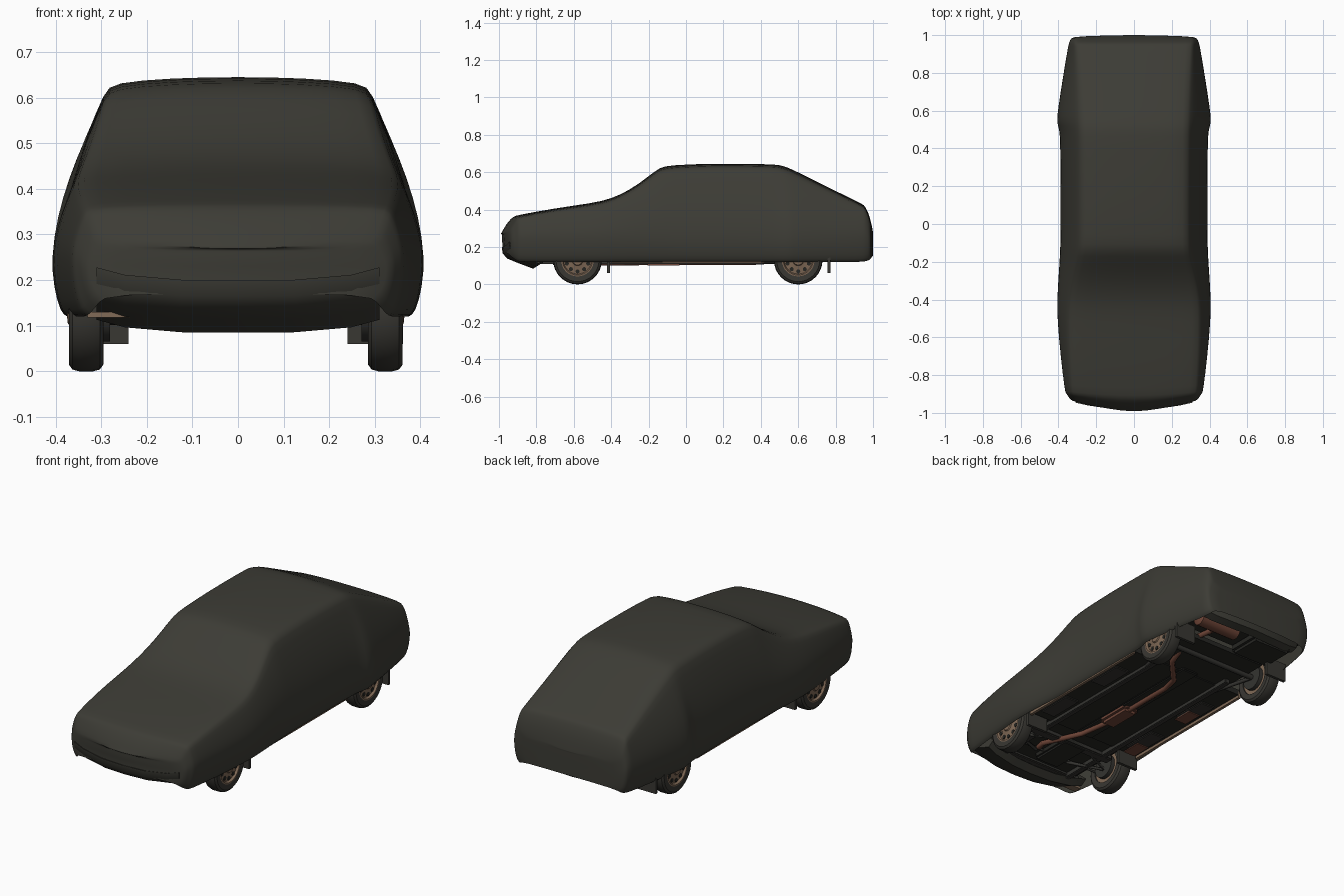
import bpy, bmesh, math
from mathutils import Vector

if "Cube" in bpy.data.objects:
    bpy.data.objects.remove(bpy.data.objects["Cube"])


def material(name, rgb):
    m = bpy.data.materials.new(name)
    m.use_nodes = True
    m.diffuse_color = (*rgb, 1)
    bsdf = m.node_tree.nodes["Principled BSDF"]
    bsdf.inputs["Base Color"].default_value = (*rgb, 1)
    bsdf.inputs["Roughness"].default_value = 0.8
    return m


CLOTH = material("dark_olive_cloth", (0.046, 0.045, 0.036))
RUBBER = material("tyre_rubber", (0.04, 0.038, 0.032))
METAL = material("tan_metal", (0.22, 0.145, 0.095))
RUST = material("rusty_brown", (0.165, 0.062, 0.04))
UNDER = material("underbody_black", (0.02, 0.02, 0.017))
FRAME = material("dark_frame", (0.035, 0.034, 0.03))


def finish(name, bm, mat, angle=35):
    """Turn a bmesh into a smooth shaded object."""
    bmesh.ops.recalc_face_normals(bm, faces=bm.faces)
    mesh = bpy.data.meshes.new(name)
    bm.to_mesh(mesh)
    bm.free()
    mesh.materials.append(mat)
    ob = bpy.data.objects.new(name, mesh)
    bpy.context.collection.objects.link(ob)
    bpy.ops.object.select_all(action="DESELECT")
    ob.select_set(True)
    bpy.context.view_layer.objects.active = ob
    bpy.ops.object.shade_smooth_by_angle(angle=math.radians(angle))
    return ob


def box(name, lo, hi, mat, bevel=0):
    bm = bmesh.new()
    bmesh.ops.create_cube(bm, size=1)
    for v in bm.verts:
        v.co = Vector([(a + b) / 2 + c * (b - a) for a, b, c in zip(lo, hi, v.co)])
    if bevel:
        bmesh.ops.bevel(bm, geom=bm.edges[:], offset=bevel, segments=2, affect="EDGES")
    return finish(name, bm, mat)


def lathe(name, profile, centre, mat, segs=32, capped=True):
    """Revolve (radius, x) points about the x axis; an uncapped profile closes on itself."""
    bm = bmesh.new()
    rings = []
    for r, x in profile:
        rings.append([bm.verts.new((centre[0] + x, centre[1] + r * math.cos(a), centre[2] + r * math.sin(a)))
                      for a in (math.tau * i / segs for i in range(segs))])
    pairs = list(zip(rings, rings[1:]))
    if capped:
        bm.faces.new(rings[0])
        bm.faces.new(rings[-1])
    else:
        pairs.append((rings[-1], rings[0]))
    for p, q in pairs:
        for i in range(segs):
            j = (i + 1) % segs
            bm.faces.new((p[i], p[j], q[j], q[i]))
    return finish(name, bm, mat)


def pipe(name, points, radius, mat):
    curve = bpy.data.curves.new(name, "CURVE")
    curve.dimensions = "3D"
    curve.bevel_depth = radius
    curve.bevel_resolution = 2
    curve.use_fill_caps = True
    spline = curve.splines.new("POLY")
    spline.points.add(len(points) - 1)
    for p, co in zip(spline.points, points):
        p.co = (*co, 1)
    curve.materials.append(mat)
    ob = bpy.data.objects.new(name, curve)
    bpy.context.collection.objects.link(ob)


# Fabric cover: stations of y, top z, shoulder half width, widest half width, hem z, bow
STATIONS = [
    (-.992, .27, .30, .325, .17, .05), (-.975, .305, .315, .34, .15, .048),
    (-.95, .34, .325, .352, .135, .042), (-.925, .364, .333, .362, .125, .03),
    (-.9, .371, .337, .368, .12, .02), (-.7, .408, .348, .39, .12, 0),
    (-.5, .435, .352, .408, .12, 0), (-.4, .458, .348, .408, .12, 0),
    (-.3, .505, .33, .403, .12, 0), (-.2, .578, .306, .396, .12, 0),
    (-.14, .628, .294, .394, .12, 0), (-.08, .638, .291, .391, .12, 0),
    (.13, .648, .291, .39, .12, 0), (.44, .644, .293, .393, .12, 0),
    (.5, .64, .293, .397, .12, 0), (.54, .628, .294, .413, .12, 0),
    (.6, .6, .296, .406, .12, 0), (.78, .51, .302, .378, .12, 0),
    (.93, .436, .31, .352, .12, 0), (.952, .425, .311, .347, .123, 0),
    (.962, .41, .311, .344, .125, 0), (.985, .36, .31, .335, .13, -.002),
    (1.0, .28, .302, .32, .15, -.006)]


def half_section(zt, ws, wm, zb):
    drop = .05 * (zt - zb)
    zm = min(.25, (zt + zb) / 2)
    top = zt - drop * 1.2
    pts = [(0, zt), (ws * .5, zt - drop * .1), (ws * .94, zt - drop * .5), (ws, top)]
    for t in (.25, .5, .75, 1):
        pts.append((ws + (wm - ws) * (1 - (1 - t) ** 1.6), top + (zm - top) * t))
    pts += [(wm - .005, zm + (zb - zm) * .5), (wm - .02, zb + .008), (wm - .035, zb)]
    return pts


bm = bmesh.new()
loops = []
for y, zt, ws, wm, zb, bow in STATIONS:
    half = half_section(zt, ws, wm, zb)
    full = [(-x, z) for x, z in half[:0:-1]] + half
    loops.append([bm.verts.new((x, y + bow * (x / wm) ** 2, z)) for x, z in full])
for a, b in zip(loops, loops[1:]):
    for i in range(len(a) - 1):
        bm.faces.new((a[i], a[i + 1], b[i + 1], b[i]))
# close the nose and tail with rows meeting a slightly bulging centre line
for loop, y, bulge in ((loops[0], -.992, -.012), (loops[-1], 1.0, .002)):
    mid = len(loop) // 2
    spine = [loop[mid]]
    for k in range(1, mid + 1):
        swell = bulge * math.sin(math.pi * k / mid)
        spine.append(bm.verts.new((0, y + swell, loop[mid + k].co.z)))
    for side in (-1, 1):
        for k in range(mid):
            p, q = loop[mid + side * k], loop[mid + side * (k + 1)]
            bm.faces.new([spine[k], p, q, spine[k + 1]] if k else [p, q, spine[1]])
cover = finish("car_cover", bm, CLOTH, 85)
soften = cover.modifiers.new("soften", "SUBSURF")
soften.levels = soften.render_levels = 1

# Cloth tucked under the nose and the tail
NOSE = [(-.985, .2), (-.98, .165), (-.955, .138), (-.9, .115), (-.82, .085), (-.78, .11), (-.85, .17)]
TAIL = [(.99, .17), (.975, .135), (.93, .125), (.92, .16)]
for name, profile, width in (("nose_tuck", NOSE, .31), ("tail_tuck", TAIL, .3)):
    bm = bmesh.new()
    rows = []
    for t in (-1, -.8, -.4, 0, .4, .8, 1):
        rows.append([bm.verts.new((t * width, y * (1 - .04 * t * t), z + .028 * t ** 4)) for y, z in profile])
    n = len(profile)
    for a, b in zip(rows, rows[1:]):
        for i in range(n):
            bm.faces.new((a[i], a[(i + 1) % n], b[(i + 1) % n], b[i]))
    bm.faces.new(rows[0])
    bm.faces.new(rows[-1])
    finish(name, bm, CLOTH, 50)

# Wheels, rims with vent holes, and mud flaps
TYRE = [(.086, -.036), (.115, -.038), (.126, -.03), (.13, -.015), (.13, .015), (.126, .03), (.115, .038), (.086, .036)]
RIM = [(.088, -.03), (.088, .036), (.08, .037), (.074, .026), (.045, .03), (.03, .034), (.026, .04), (.008, .042)]
for sx, side in ((1, "left"), (-1, "right")):
    for y, end in ((-.58, "front"), (.6, "rear")):
        tag = f"{end}_{side}"
        c = (sx * .328 - .005, y, .13)
        lathe(f"tyre_{tag}", TYRE, c, RUBBER, capped=False)
        lathe(f"rim_{tag}", [(r, sx * x) for r, x in RIM], c, METAL)
        for i in range(10):
            a = math.tau * (i + .5) / 10
            hole = (c[0] + sx * .028, y + .06 * math.cos(a), .13 + .06 * math.sin(a))
            lathe(f"rim_hole_{tag}_{i}", [(.011, -.003), (.011, .003)], hole, UNDER, 10)
        lathe(f"brake_drum_{tag}", [(.065, -.012), (.065, .012)], (c[0] - sx * .04, y, .13), FRAME, 20)
        flap = y + .165
        xs = sorted((sx * .24, sx * .362))
        box(f"mud_flap_{tag}", (xs[0], flap - .008, .06), (xs[1], flap + .008, .16), RUBBER)

# Floor pan and chassis
box("floor_centre", (-.25, -.8, .135), (.25, .72, .16), UNDER)
box("floor_middle", (-.35, -.4, .13), (.35, .42, .16), UNDER)
box("boot_floor", (-.31, .72, .18), (.31, .95, .19), UNDER)
box("tunnel", (-.05, -.4, .122), (.05, .45, .14), UNDER, .006)
box("engine_sump", (-.09, -.72, .105), (.06, -.48, .15), UNDER, .01)
box("front_crossmember", (-.26, -.53, .11), (.26, -.48, .14), FRAME, .006)
box("radiator_beam", (-.27, -.8, .12), (.27, -.76, .15), FRAME, .005)
box("spare_well", (-.28, .72, .13), (-.04, .92, .185), UNDER, .015)
box("front_bracket", (-.33, -.86, .118), (-.2, -.82, .13), METAL)
for s, side in ((1, "left"), (-1, "right")):
    def span(a, b):
        return sorted((s * a, s * b))
    a, b = span(.345, .36)
    box(f"sill_{side}", (a, -.4, .115), (b, .42, .15), METAL)
    a, b = span(.19, .22)
    box(f"chassis_rail_{side}", (a, -.78, .11), (b, .5, .14), FRAME, .004)
    for i, y in enumerate((-.25, .15)):
        a, b = span(.24, .33)
        box(f"floor_rib_{side}_{i}", (a, y - .1, .12), (b, y + .1, .135), FRAME, .005)
    pipe(f"trailing_arm_{side}", [(s * .2, .3, .125), (s * .27, .6, .12)], .01, FRAME)
    pipe(f"wishbone_{side}", [(s * .1, -.66, .12), (s * .29, -.58, .11), (s * .1, -.5, .12)], .009, FRAME)
for i, (y, x) in enumerate(((.09, -.28), (-.33, -.29))):
    box(f"rust_patch_{i}", (x - .035, y - .055, .115), (x + .035, y + .055, .121), RUST)
pipe("rear_axle", [(-.3, .6, .13), (.3, .6, .13)], .015, FRAME)
pipe("steering_rod", [(-.28, -.65, .125), (.28, -.65, .125)], .006, FRAME)

# Exhaust with two silencers
pipe("exhaust_pipe", [(.1, -.64, .125), (.12, -.58, .115), (.03, -.38, .115), (0, -.2, .117), (0, .25, .117),
                      (.02, .34, .117), (.14, .47, .125), (.17, .62, .165), (.15, .8, .16)], .014, RUST)
box("middle_silencer", (-.05, -.22, .1), (.045, -.02, .14), RUST, .014)
lathe("rear_silencer", [(.02, -.13), (.042, -.12), (.042, .12), (.02, .13)], (.15, .84, .175), RUST, 20)
